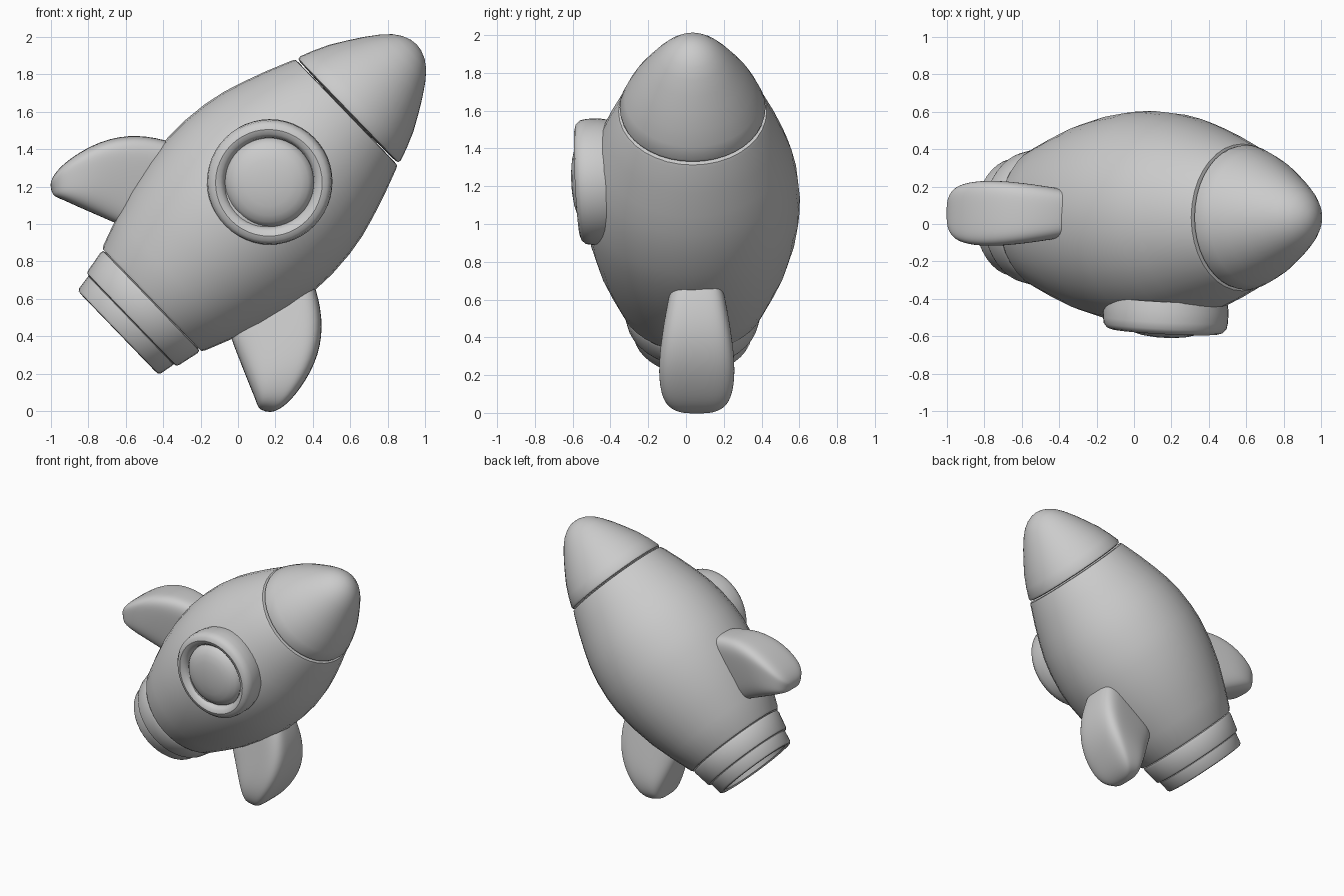
import bpy, bmesh
from math import sin, cos, pi
from mathutils import Vector

if "Cube" in bpy.data.objects:
    bpy.data.objects.remove(bpy.data.objects["Cube"])

CENTRE = Vector((0.065, 0.035, 1.10))
AXIS = Vector((0.72, 0, 0.695)).normalized()
NORMAL = Vector((-AXIS.z, 0, AXIS.x))


def finish(name, bm, angle=35):
    bmesh.ops.remove_doubles(bm, verts=bm.verts, dist=1e-5)
    bmesh.ops.recalc_face_normals(bm, faces=bm.faces)
    mesh = bpy.data.meshes.new(name)
    bm.to_mesh(mesh)
    bm.free()
    ob = bpy.data.objects.new(name, mesh)
    bpy.context.collection.objects.link(ob)
    bpy.ops.object.select_all(action='DESELECT')
    ob.select_set(True)
    bpy.context.view_layer.objects.active = ob
    bpy.ops.object.shade_smooth_by_angle(angle=angle * pi / 180)
    return ob


def lathe(name, profile, centre, axis, sides=40, closed=False):
    """Revolve (radius, height) points around an axis."""
    q = axis.to_track_quat('Z', 'Y')
    bm = bmesh.new()
    rings = [[bm.verts.new(centre + q @ Vector((r * cos(2 * pi * i / sides),
                                               r * sin(2 * pi * i / sides), h)))
              for i in range(sides)] for r, h in profile]
    pairs = list(zip(rings, rings[1:]))
    if closed:
        pairs.append((rings[-1], rings[0]))
    for a, b in pairs:
        for i in range(sides):
            j = (i + 1) % sides
            bm.faces.new((a[i], a[j], b[j], b[i]))
    return finish(name, bm)


# Barrel-shaped hull with slightly rounded ends
lathe("hull", [(0, -.70), (.36, -.725), (.378, -.728), (.39, -.712), (.448, -.56),
               (.503, -.40), (.545, -.22), (.566, -.06), (.568, .06), (.556, .2),
               (.533, .32), (.50, .43), (.455, .56), (.402, .694), (.392, .712),
               (.37, .715), (0, .70)], CENTRE, AXIS, 36)

# Rounded nose cone
lathe("nose_cone", [(0, .71), (.365, .722), (.383, .728), (.386, .745), (.36, .815),
                    (.322, .90), (.272, .985), (.225, 1.06), (.175, 1.13), (.13, 1.18),
                    (.085, 1.212), (.04, 1.23), (0, 1.235)], CENTRE, AXIS)

# Tail band and hollow exhaust ring
lathe("tail_band", [(0, -.70), (.35, -.728), (.37, -.735), (.373, -.75), (.35, -.865),
                    (.342, -.878), (.325, -.882), (0, -.87)], CENTRE, AXIS)
lathe("exhaust_ring", [(0, -.86), (.315, -.872), (.328, -.885), (.315, -.965),
                       (.305, -.977), (.285, -.98), (.265, -.97), (.25, -.92),
                       (0, -.91)], CENTRE, AXIS)

# Porthole frame and domed glass, tilted slightly towards the tail
WIN = Vector((.165, -.57, 1.22))
WDIR = Vector((-.05, -1, -.05)).normalized()
lathe("porthole_frame", [(.325, -.17), (.334, -.12), (.334, -.06), (.328, -.025),
                         (.31, -.004), (.285, .004), (.26, -.004), (.243, -.025),
                         (.237, -.05), (.237, -.17)], WIN, WDIR, 48, True)
lathe("porthole_glass", [(.239, -.06), (.23, -.03), (.21, -.008), (.175, .012),
                         (.125, .026), (.065, .034), (0, .037)], WIN, WDIR, 48)

# Swept fins: (leading t, n, trailing t, n, half width) from root to tip
FIN = [(.00, .42, -.52, .33, .13), (-.05, .565, -.59, .49, .165),
       (-.165, .742, -.635, .60, .20), (-.335, .857, -.672, .69, .217),
       (-.54, .902, -.70, .765, .195), (-.645, .895, -.717, .80, .14),
       (-.695, .868, -.718, .825, .06)]


def fin(name, side, shift, width):
    n = 20
    bm = bmesh.new()
    rings = []
    for lt, ln, tt, tn, w in FIN:
        ring = []
        for i in range(n):
            a = 2 * pi * (i + .5) / n
            c, s = cos(a), sin(a)
            u = abs(c) ** .5 * (1 if c > 0 else -1)
            v = abs(s) ** .5 * (1 if s > 0 else -1)
            k = (u + 1) / 2
            t, h = tt + (lt - tt) * k, tn + (ln - tn) * k + shift
            y = v * w * width * (.88 + .12 * k)
            ring.append(bm.verts.new(CENTRE + AXIS * t + NORMAL * h * side
                                     + Vector((0, y + .022, 0))))
        rings.append(ring)
    for a, b in zip(rings, rings[1:]):
        for i in range(n):
            j = (i + 1) % n
            bm.faces.new((a[i], a[j], b[j], b[i]))
    bm.faces.new(rings[0])
    bm.faces.new(rings[-1])
    ob = finish(name, bm, 180)
    sub = ob.modifiers.new("smooth", 'SUBSURF')
    sub.levels = sub.render_levels = 2


fin("upper_fin", 1, -.048, .87)
fin("lower_fin", -1, 0, 1)
